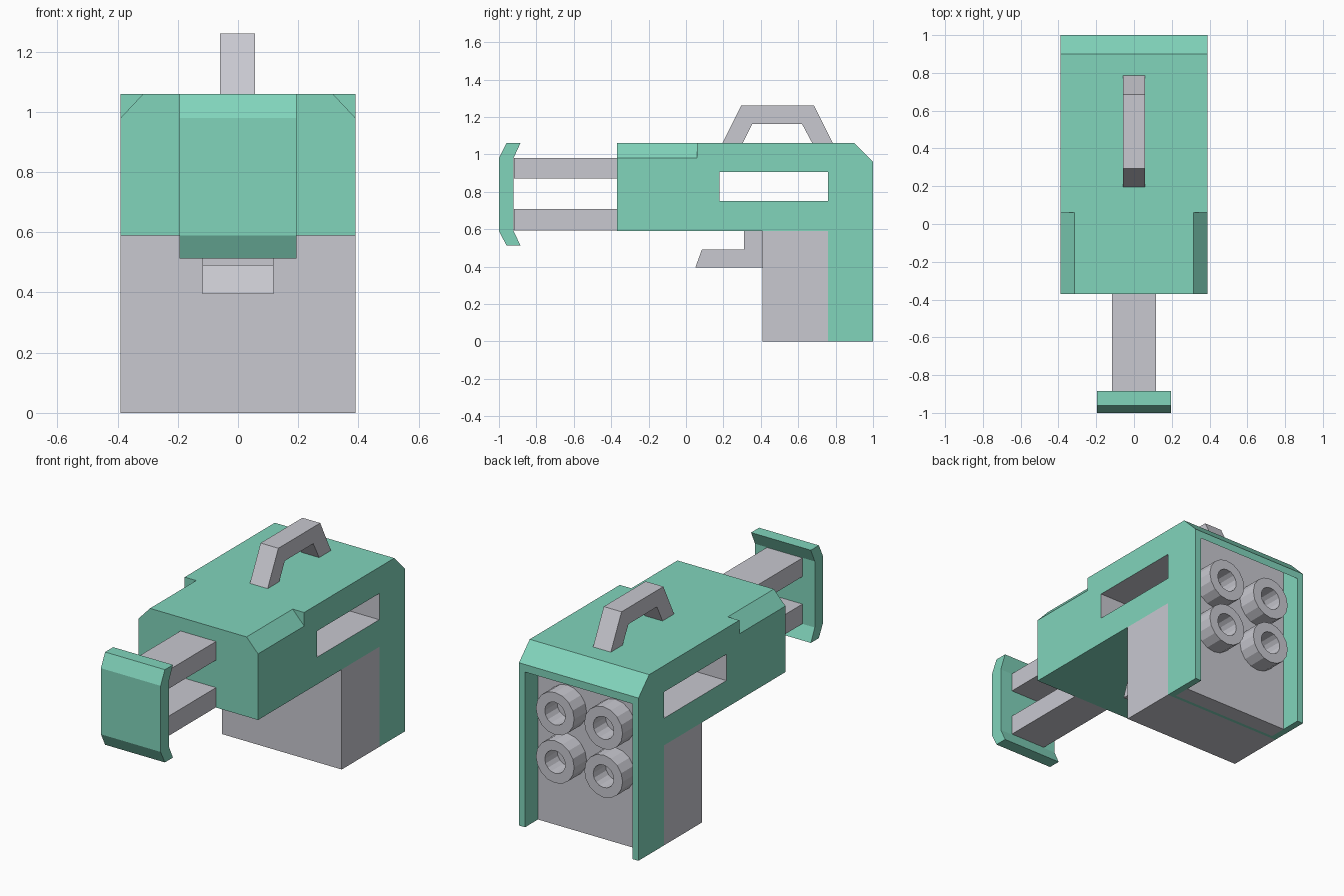
import bpy, bmesh
from math import sin, cos, pi

if "Cube" in bpy.data.objects:
    bpy.data.objects.remove(bpy.data.objects["Cube"])

green = bpy.data.materials.new("green")
green.diffuse_color = (0.22, 0.66, 0.50, 1)
green.use_nodes = True
green.node_tree.nodes["Principled BSDF"].inputs["Base Color"].default_value = green.diffuse_color
grey = bpy.data.materials.new("grey")
grey.diffuse_color = (0.58, 0.58, 0.63, 1)
grey.use_nodes = True
grey.node_tree.nodes["Principled BSDF"].inputs["Base Color"].default_value = grey.diffuse_color


def make(name, bm, mats):
    bmesh.ops.recalc_face_normals(bm, faces=bm.faces)
    me = bpy.data.meshes.new(name)
    bm.to_mesh(me)
    bm.free()
    for m in mats:
        me.materials.append(m)
    ob = bpy.data.objects.new(name, me)
    bpy.context.collection.objects.link(ob)
    return ob


def prism(name, pts, lo, hi, mats=(grey,), axis="x"):
    """Extrude a (y, z) profile along x, or an (x, z) profile along y."""
    def place(p, t):
        return (t, p[0], p[1]) if axis == "x" else (p[0], t, p[1])
    bm = bmesh.new()
    a = [bm.verts.new(place(p, lo)) for p in pts]
    b = [bm.verts.new(place(p, hi)) for p in pts]
    bm.faces.new(a)
    bm.faces.new(b[::-1])
    for i in range(len(pts)):
        j = (i + 1) % len(pts)
        bm.faces.new((a[i], a[j], b[j], b[i]))
    return make(name, bm, mats)


def rect(y0, y1, z0, z1):
    return [(y0, z0), (y1, z0), (y1, z1), (y0, z1)]


def cut(ob, cutter):
    mod = ob.modifiers.new("cut", "BOOLEAN")
    mod.operation = "DIFFERENCE"
    mod.solver = "EXACT"
    mod.object = cutter
    bpy.context.view_layer.objects.active = ob
    bpy.ops.object.modifier_apply(modifier=mod.name)
    bpy.data.objects.remove(cutter)


def tube(name, x, z, y0, y1, r_out, r_in, n=16):
    bm = bmesh.new()
    rings = []
    for r, y in ((r_out, y0), (r_out, y1), (r_in, y1), (r_in, y0)):
        rings.append([bm.verts.new((x + r * cos(2 * pi * i / n), y,
                                    z + r * sin(2 * pi * i / n))) for i in range(n)])
    for k in range(4):
        p, q = rings[k], rings[(k + 1) % 4]
        for i in range(n):
            j = (i + 1) % n
            bm.faces.new((p[i], p[j], q[j], q[i]))
    return make(name, bm, (grey,))


# Main shell with rear leg
W = 0.39
body = prism("body_shell", [(-0.37, 0.59), (-0.37, 1.06), (0.90, 1.06), (1.0, 0.96),
                            (1.0, 0), (0.76, 0), (0.76, 0.59)], -W, W, (green, grey))
# Front top corner chamfers
for s in (-1, 1):
    cut(body, prism("chamfer_cutter", [(s * 0.315, 1.06), (s * 0.415, 0.953), (s * 0.415, 1.10),
                                       (s * 0.315, 1.10)], -0.5, 0.06, (green,), "y"))
# Open rear recess
cut(body, prism("recess_cutter", [(0.78, -0.1), (0.78, 1.02), (0.885, 1.02), (1.05, 0.87),
                                  (1.05, -0.1)], -0.35, 0.35, (green,)))
# Side slot, lined in grey
slot = prism("slot_cutter", rect(0.18, 0.76, 0.75, 0.905), -0.6, 0.6, (green, grey))
for p in slot.data.polygons:
    p.material_index = 1
cut(body, slot)

# Rear panel and nozzles
prism("rear_panel", rect(0.78, 0.88, 0, 1.02), -0.35, 0.35)
for i, x in enumerate((-0.158, 0.158)):
    for j, z in enumerate((0.435, 0.72)):
        tube(f"nozzle_{i}_{j}", x, z, 0.875, 0.995, 0.125, 0.067)

# Grip block and trigger
prism("grip_block", rect(0.41, 0.76, 0, 0.59), -W, W)
prism("trigger", [(0.05, 0.395), (0.085, 0.492), (0.31, 0.492), (0.31, 0.59),
                  (0.41, 0.59), (0.41, 0.395)], -0.118, 0.118)

# Front rails and bumper plate
prism("upper_rail", rect(-0.92, -0.37, 0.87, 0.98), -0.116, 0.116)
prism("lower_rail", rect(-0.92, -0.37, 0.592, 0.708), -0.116, 0.116)
prism("front_plate", [(-0.96, 1.06), (-0.885, 1.06), (-0.922, 0.98), (-0.922, 0.59),
                      (-0.885, 0.513), (-0.96, 0.513), (-1.0, 0.59), (-1.0, 0.98)],
      -0.195, 0.195, (green,))

# Carry handle
prism("carry_handle", [(0.195, 1.06), (0.295, 1.26), (0.685, 1.26), (0.785, 1.06), (0.675, 1.06),
                       (0.62, 1.163), (0.355, 1.163), (0.303, 1.06)], -0.059, 0.057)
